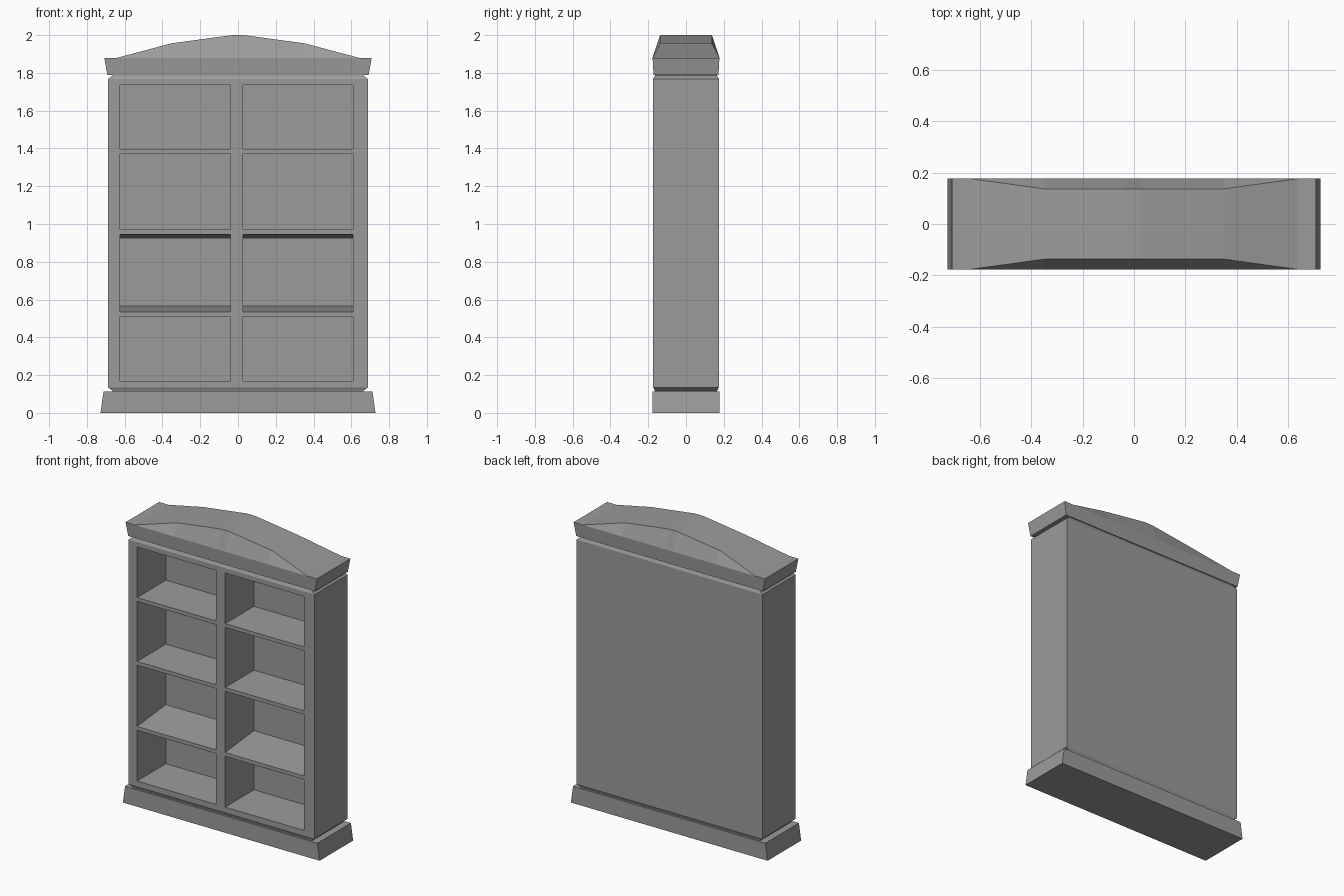
import bpy, bmesh

cube = bpy.data.objects.get("Cube")
if cube:
    bpy.data.objects.remove(cube, do_unlink=True)

grey = bpy.data.materials.new("warm_free_grey")
grey.name = "plain_grey"
grey.use_nodes = True
COLOUR = (0.33, 0.33, 0.33, 1)
grey.diffuse_color = COLOUR
grey.node_tree.nodes["Principled BSDF"].inputs["Base Color"].default_value = COLOUR


def finish(name, bm, recalc=True):
    bmesh.ops.remove_doubles(bm, verts=bm.verts, dist=0.0005)
    if recalc:
        bmesh.ops.recalc_face_normals(bm, faces=bm.faces)
    mesh = bpy.data.meshes.new(name)
    bm.to_mesh(mesh)
    bm.free()
    mesh.materials.append(grey)
    obj = bpy.data.objects.new(name, mesh)
    bpy.context.collection.objects.link(obj)
    return obj


def face(bm, points):
    return bm.faces.new([bm.verts.new(p) for p in points])


def rect(x, y, z):
    return [(-x, -y, z), (x, -y, z), (x, y, z), (-x, y, z)]


def loft(bm, rings, open_front=None):
    """Stack rectangles (half width, half depth, height) into a closed solid."""
    loops = [rect(*r) for r in rings]
    for i, (a, b) in enumerate(zip(loops, loops[1:])):
        for k in range(4):
            if i == open_front and k == 0:
                continue
            n = (k + 1) % 4
            face(bm, [a[k], a[n], b[n], b[k]])
    face(bm, loops[0][::-1])
    face(bm, loops[-1])


# Plinth
bm = bmesh.new()
loft(bm, [(0.728, 0.177, 0), (0.712, 0.177, 0.113)])
finish("plinth", bm)

# Case with chamfered ends; its front is a frame around eight open bays
W, D, LOW, HIGH, BACK = 0.688, 0.174, 0.135, 1.768, 0.13
bm = bmesh.new()
loft(bm, [(0.665, 0.165, 0.112), (0.665, 0.165, 0.118), (W, D, LOW),
          (W, D, HIGH), (0.665, 0.165, 1.785), (0.665, 0.165, 1.792)], open_front=2)
columns = [(-0.625, -0.04), (0.027, 0.61)]
# Each bay: front bottom, front top, back bottom, back top
rows = [(0.17, 0.51, 0.17, 0.51), (0.535, 0.945, 0.565, 0.922),
        (0.97, 1.372, 0.97, 1.372), (1.397, 1.735, 1.397, 1.735)]
xs = [-W] + [x for c in columns for x in c] + [W]
zs = [LOW] + [z for r in rows for z in r[:2]] + [HIGH]
for i, (x0, x1) in enumerate(zip(xs, xs[1:])):
    for j, (z0, z1) in enumerate(zip(zs, zs[1:])):
        if i % 2 == 0 or j % 2 == 0:
            face(bm, [(x0, -D, z0), (x1, -D, z0), (x1, -D, z1), (x0, -D, z1)])
            continue
        b0, b1 = rows[j // 2][2:]
        front = [(x0, -D, z0), (x1, -D, z0), (x1, -D, z1), (x0, -D, z1)]
        back = [(x0, BACK, b0), (x1, BACK, b0), (x1, BACK, b1), (x0, BACK, b1)]
        face(bm, back)
        for k in range(4):
            n = (k + 1) % 4
            face(bm, [front[k], front[n], back[n], back[k]])
finish("bookcase_body", bm, recalc=False)

# Cornice
bm = bmesh.new()
loft(bm, [(0.692, 0.172, 1.79), (0.708, 0.177, 1.88)])
finish("cornice", bm)

# Low pitched pediment on top of the cornice
BASE = 1.88
half = [(0.64, 0.177, BASE), (0.35, 0.137, 1.957), (0.03, 0.137, 2.0)]
sections = [(-x, y, z) for x, y, z in half] + half[::-1]
bm = bmesh.new()
for (xa, ya, za), (xb, yb, zb) in zip(sections, sections[1:]):
    face(bm, [(xa, -ya, za), (xb, -yb, zb), (xb, yb, zb), (xa, ya, za)])
    for s in (-1, 1):
        pts = [(xa, s * 0.177, BASE), (xb, s * 0.177, BASE),
               (xb, s * yb, zb), (xa, s * ya, za)]
        unique = list(dict.fromkeys(pts))
        face(bm, unique if s < 0 else unique[::-1])
finish("pediment", bm, recalc=False)
